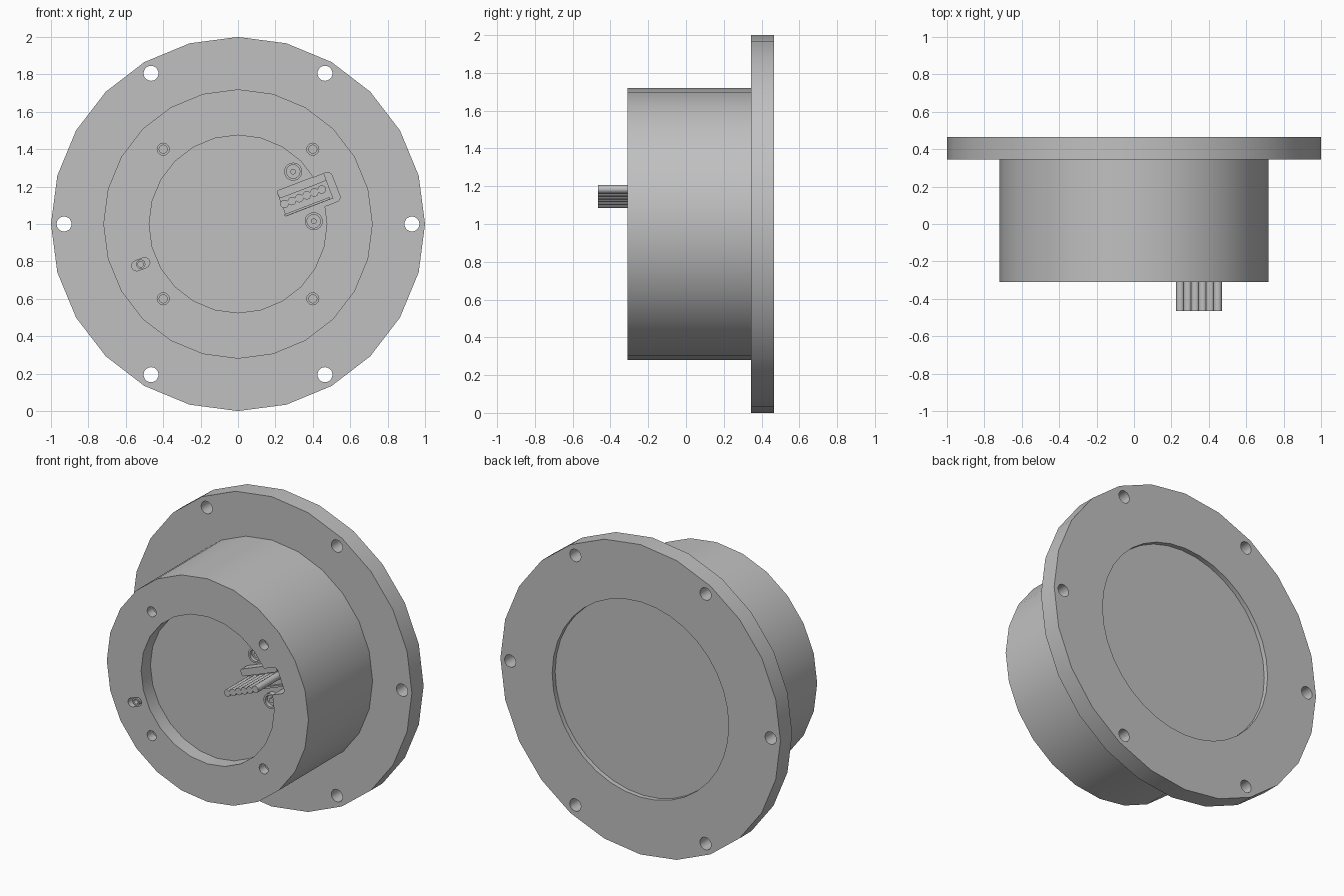
import bpy, bmesh
from math import radians, pi, cos, sin
from mathutils import Matrix, Vector

cube = bpy.data.objects.get("Cube")
if cube:
    bpy.data.objects.remove(cube, do_unlink=True)

GREY = (0.53, 0.53, 0.53, 1.0)
metal = bpy.data.materials.new("grey metal")
metal.use_nodes = True
metal.diffuse_color = GREY
metal.node_tree.nodes["Principled BSDF"].inputs["Base Color"].default_value = GREY

FRONT, FLOOR, SEAM, BACK = -0.31, -0.215, 0.345, 0.465
TILT = radians(21)


def add(name, bm):
    bmesh.ops.recalc_face_normals(bm, faces=bm.faces)
    mesh = bpy.data.meshes.new(name)
    bm.to_mesh(mesh)
    bm.free()
    mesh.materials.append(metal)
    obj = bpy.data.objects.new(name, mesh)
    bpy.context.collection.objects.link(obj)
    return obj


def cyl(name, x, z, r, y0, y1, sides=24):
    """Cylinder lying along y with a vertex at the top."""
    ring = [(x + r * sin(2 * pi * i / sides), z + r * cos(2 * pi * i / sides)) for i in range(sides)]
    return prism(name, ring, y0, y1)


def prism(name, outline, y0, y1):
    """Outline in x and z, extruded along y."""
    bm = bmesh.new()
    face = bm.faces.new([bm.verts.new((x, y0, z)) for x, z in outline])
    out = bmesh.ops.extrude_face_region(bm, geom=[face])
    moved = [v for v in out["geom"] if isinstance(v, bmesh.types.BMVert)]
    bmesh.ops.translate(bm, verts=moved, vec=(0, y1 - y0, 0))
    return add(name, bm)


def slab(name, x, z, length, width, y0, y1, corner=0.0):
    """Tilted block with optional rounded corners."""
    pts = []
    for q, (sx, sz) in enumerate([(1, 1), (-1, 1), (-1, -1), (1, -1)]):
        for k in range(5 if corner else 1):
            a = radians(90 * q + 22.5 * k)
            u = sx * (length / 2 - corner) + corner * cos(a)
            v = sz * (width / 2 - corner) + corner * sin(a)
            pts.append((x + u * cos(TILT) - v * sin(TILT), z + u * sin(TILT) + v * cos(TILT)))
    return prism(name, pts, y0, y1)


def cut(obj, cutter):
    mod = obj.modifiers.new("cut", 'BOOLEAN')
    mod.operation, mod.solver, mod.object = 'DIFFERENCE', 'EXACT', cutter
    bpy.ops.object.select_all(action='DESELECT')
    bpy.context.view_layer.objects.active = obj
    obj.select_set(True)
    bpy.ops.object.modifier_apply(modifier=mod.name)
    bpy.data.objects.remove(cutter, do_unlink=True)


def smooth(obj):
    bpy.ops.object.select_all(action='DESELECT')
    bpy.context.view_layer.objects.active = obj
    obj.select_set(True)
    bpy.ops.object.shade_smooth_by_angle(angle=radians(32))


# Mounting flange with six through holes and a shallow rear recess
flange = cyl("mounting_flange", 0, 1, 1.0, SEAM, BACK)
for i in range(6):
    a = i * pi / 3
    cut(flange, cyl("hole", 0.93 * cos(a), 1 + 0.93 * sin(a), 0.04, SEAM - 0.1, BACK + 0.1, 20))
cut(flange, cyl("rear_recess", 0, 1, 0.63, BACK - 0.03, BACK + 0.1, 36))
smooth(flange)

# Drum body with front recess, connector notch, screw holes and pin slot
body = cyl("drum_body", 0, 1, 0.72, FRONT, SEAM)
cut(body, cyl("front_recess", 0, 1, 0.475, FRONT - 0.1, FLOOR))
cut(body, slab("connector_notch", 0.43, 1.17, 0.20, 0.165, FRONT - 0.1, FLOOR, 0.025))
for sx in (-1, 1):
    for sz in (-1, 1):
        x, z = sx * 0.4, 1 + sz * 0.4
        cut(body, cyl("screw_hole", x, z, 0.032, FRONT - 0.1, FRONT + 0.06, 16))
        cut(body, cyl("screw_pilot", x, z, 0.022, FRONT, FRONT + 0.16, 16))
cut(body, slab("pin_slot", -0.52, 0.785, 0.10, 0.055, FRONT - 0.1, FRONT + 0.05, 0.027))
smooth(body)

# Locating pin inside the slot
pin = cyl("locating_pin", -0.52, 0.785, 0.025, FRONT + 0.01, FRONT + 0.06, 16)
cut(pin, cyl("pin_bore", -0.52, 0.785, 0.015, FRONT - 0.1, FRONT + 0.04, 16))
smooth(pin)

# Hollow screws on either side of the connector
for i, (x, z) in enumerate([(0.295, 1.28), (0.405, 1.015)]):
    screw = cyl("connector_screw_%d" % (i + 1), x, z, 0.048, FLOOR - 0.035, FLOOR + 0.01)
    cut(screw, cyl("socket", x, z, 0.036, FLOOR - 0.1, FLOOR - 0.012, 20))
    smooth(screw)
    smooth(cyl("screw_core_%d" % (i + 1), x, z, 0.015, FLOOR - 0.025, FLOOR, 16))

# Connector housing: base, upper bar and lower lip
slab("connector_base", 0.36, 1.15, 0.27, 0.13, FLOOR - 0.015, FLOOR + 0.01)
smooth(slab("connector_upper_bar", 0.34, 1.205, 0.27, 0.045, FLOOR - 0.06, FLOOR + 0.01, 0.012))
slab("connector_lower_lip", 0.37, 1.092, 0.26, 0.012, FLOOR - 0.035, FLOOR + 0.01)

# Row of six wires leaving the connector
for i in range(6):
    smooth(cyl("wire_%d" % (i + 1), 0.248 + 0.04 * i, 1.107 + 0.0155 * i, 0.0225, BACK * -1, FLOOR, 16))
